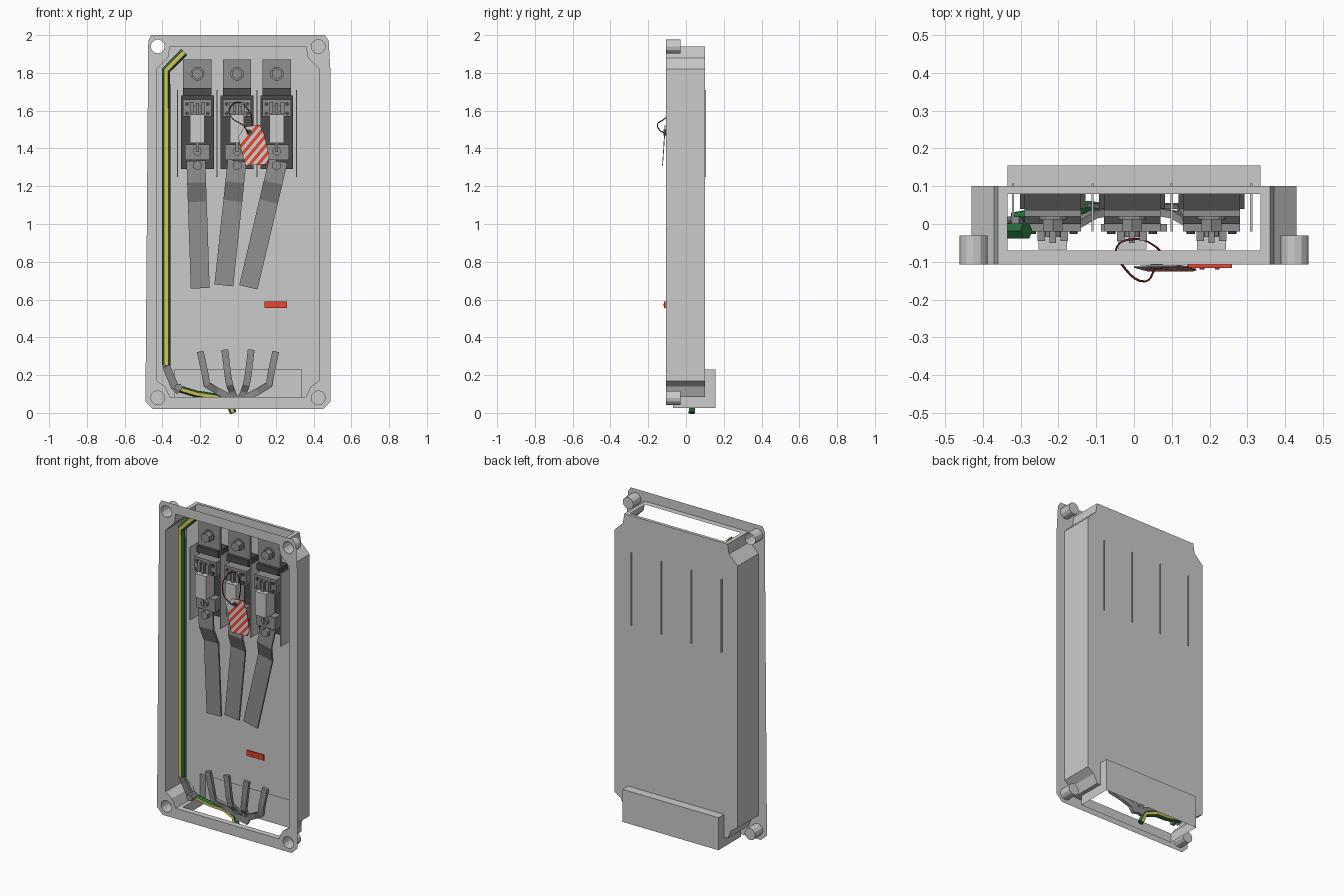
import bpy, bmesh, math
from mathutils import Vector

if "Cube" in bpy.data.objects:
    bpy.data.objects.remove(bpy.data.objects["Cube"])

def mat(name, *c):
    m = bpy.data.materials.new(name)
    m.diffuse_color = (*c, 1)
    m.use_nodes = True
    m.node_tree.nodes["Principled BSDF"].inputs["Base Color"].default_value = m.diffuse_color
    return m

DARK = mat("dark_plastic", .07, .07, .07)
METAL = mat("metal", .28, .28, .28)
GREEN = mat("green", .02, .16, .04)
YELLOW = mat("yellow", .65, .55, .1)
RED = mat("red", .8, .06, .03)
WHITE = mat("white", .85, .85, .85)
CORD = mat("cord", .2, .02, .02)

def finish(name, bm, mats=(), normals=True):
    if normals:
        bmesh.ops.recalc_face_normals(bm, faces=bm.faces)
    me = bpy.data.meshes.new(name)
    bm.to_mesh(me)
    bm.free()
    for m in mats:
        me.materials.append(m)
    ob = bpy.data.objects.new(name, me)
    bpy.context.collection.objects.link(ob)
    return ob

def face(bm, pts):
    return bm.faces.new([bm.verts.new(p) for p in pts])

def prism(name, prof, y0, y1, m=None):
    """Extrude an xz outline along y."""
    bm = bmesh.new()
    f = face(bm, [(x, y0, z) for x, z in prof])
    r = bmesh.ops.extrude_face_region(bm, geom=[f], use_keep_orig=True)
    vs = [v for v in r["geom"] if isinstance(v, bmesh.types.BMVert)]
    bmesh.ops.translate(bm, verts=vs, vec=(0, y1 - y0, 0))
    return finish(name, bm, [m] if m else [])

def box(name, x0, x1, y0, y1, z0, z1, m=None):
    return prism(name, [(x0, z0), (x1, z0), (x1, z1), (x0, z1)], y0, y1, m)

def circle(x, z, r, n, a=0):
    return [(x + r * math.cos(a + 2 * math.pi * i / n), z + r * math.sin(a + 2 * math.pi * i / n)) for i in range(n)]

def sweep(name, path, sec, mats, pick=lambda i: 0):
    """Sweep a closed section (side, depth) along a path."""
    P = [Vector(p) for p in path]
    bm = bmesh.new()
    rings = []
    for i, p in enumerate(P):
        a = (p - P[i - 1]).normalized() if i else None
        b = (P[i + 1] - p).normalized() if i < len(P) - 1 else None
        t = ((a or b) + (b or a)).normalized()
        s = t.cross(Vector((0, 1, 0))).normalized()
        n = s.cross(t)
        rings.append([bm.verts.new(p + s * u + n * v) for u, v in sec])
    k = len(sec)
    for r0, r1 in zip(rings, rings[1:]):
        for i in range(k):
            bm.faces.new((r0[i], r0[(i + 1) % k], r1[(i + 1) % k], r1[i])).material_index = pick(i)
    bm.faces.new(rings[0])
    bm.faces.new(rings[-1])
    return finish(name, bm, mats)

def flat(w, t):
    return [(-w / 2, -t / 2), (w / 2, -t / 2), (w / 2, t / 2), (-w / 2, t / 2)]

# Housing shell: thin walls with notched corners
F, B, W = -.107, .10, .335
right = [(.36, .085), (.385, .14), (.43, .17), (.43, 1.82), (.37, 1.88), (.36, 1.94)]
loop = right + [(-x, z) for x, z in reversed(right)]
bm = bmesh.new()
for i, (a, b) in enumerate(zip(loop, loop[1:] + loop[:1])):
    if i not in (5, 11):
        face(bm, [(a[0], F, a[1]), (b[0], F, b[1]), (b[0], B, b[1]), (a[0], B, a[1])])
face(bm, [(x, B, z) for x, z in loop + [(-W, .085), (-W, .23), (W, .23), (W, .085)]])
# cable windows in the top and bottom walls
for z, yb in ((1.94, .08), (.085, B)):
    rects = [(-.36, .36, F, -.07), (-.36, -W, -.07, yb), (W, .36, -.07, yb)]
    if yb < B:
        rects.append((-.36, .36, yb, B))
    for x0, x1, y0, y1 in rects:
        face(bm, [(x0, y0, z), (x1, y0, z), (x1, y1, z), (x0, y1, z)])
# cable trough bulging from the lower back
D, Z = .155, .025
face(bm, [(-W, B, .23), (W, B, .23), (W, D, .23), (-W, D, .23)])
face(bm, [(-W, D, Z), (W, D, Z), (W, D, .23), (-W, D, .23)])
face(bm, [(-W, -.07, Z), (W, -.07, Z), (W, -.07, .085), (-W, -.07, .085)])
for x in (-W, W):
    face(bm, [(x, -.07, Z), (x, D, Z), (x, D, .23), (x, B, .23), (x, B, .085), (x, -.07, .085)])
bmesh.ops.remove_doubles(bm, verts=bm.verts, dist=1e-4)
finish("housing_shell", bm)

# Front flange with opening and screw holes
corners = [(sx * .425, z) for sx in (-1, 1) for z in (.08, 1.94)]
outer = [(.45, .02), (.49, .06), (.49, 1.8), (.48, 1.97), (.46, 2.0)]
outer += [(-.46, 2.0), (-.475, 1.97), (-.49, .06), (-.45, .02)]
bm = bmesh.new()
for ring in [outer, loop] + [circle(x, z, .037, 12) for x, z in corners]:
    vs = [bm.verts.new((x, F, z)) for x, z in ring]
    for a, b in zip(vs, vs[1:] + vs[:1]):
        bm.edges.new((a, b))
bmesh.ops.triangle_fill(bm, use_beauty=True, use_dissolve=False, edges=bm.edges[:], normal=(0, -1, 0))
finish("front_flange", bm)

# Screw bosses; the upper left one is open
for x, z in corners:
    c = circle(x, z, .037, 12)
    bm = bmesh.new()
    for a, b in zip(c, c[1:] + c[:1]):
        face(bm, [(a[0], F, a[1]), (b[0], F, b[1]), (b[0], -.03, b[1]), (a[0], -.03, a[1])])
    if not (x < 0 and z > 1):
        face(bm, [(p, -.03, q) for p, q in c])
    bmesh.ops.remove_doubles(bm, verts=bm.verts, dist=1e-4)
    finish("screw_boss", bm)

# Phase dividers poking through the back
for i in range(4):
    x = -.32 + .21 * i
    box("phase_divider", x - .003, x + .003, -.02, .107, 1.25, 1.71)

# Three fuse holders with fuses, bolts and busbars
bar_ends = [(-.20, .66), (-.075, .675), (.055, .665)]
for i, (ex, ez) in enumerate(bar_ends):
    c = -.215 + .21 * i
    box("fuse_base", c - .087, c + .087, .04, .0995, 1.29, 1.68, DARK)
    box("fuse_base_top", c - .075, c + .075, .0, .0995, 1.68, 1.72, DARK)
    box("top_terminal", c - .075, c + .075, .02, .037, 1.70, 1.87, METAL)
    prism("terminal_washer", circle(c, 1.795, .037, 12), .012, .02, METAL)
    prism("terminal_bolt", circle(c, 1.795, .03, 6, .52), -.02, .012, METAL)
    box("upper_contact", c - .075, c + .075, -.02, .04, 1.57, 1.66, METAL)
    box("lower_contact", c - .065, c + .065, -.015, .04, 1.34, 1.42, METAL)
    for sx in (-1, 1):
        for z in (1.635, 1.585):
            prism("contact_screw", circle(c + sx * .055, z, .011, 8), -.026, -.02, DARK)
        box("contact_jaw", c + sx * .03 - .01, c + sx * .03 + .01, -.045, -.02, 1.585, 1.645, METAL)
    box("fuse_body", c - .038, c + .038, -.068, .02, 1.43, 1.58)
    box("fuse_blade", c - .008, c + .008, -.05, .01, 1.38, 1.64, METAL)
    for z in (1.61, 1.385):
        prism("contact_stud", circle(c, z, .023, 10), -.035, -.015, METAL)
    top = Vector((c + .008 * (i - 1), .005, 1.335))
    end = Vector((ex, .05, ez))
    pts = []
    for t, y in ((0, .0), (.17, .0), (.32, .045), (1, .05)):
        p = top.lerp(end, t)
        p.y = y
        pts.append(p)
    sweep("busbar", pts, flat(.1, .012), [METAL])
    prism("busbar_bolt", circle(c, 1.31, .026, 6, .52), -.03, -.006, METAL)

# Earth conductor along the left wall
hexa = [(.023 * math.cos(math.radians(60 * k)), .023 * math.sin(math.radians(60 * k))) for k in range(6)]
stripe = lambda k: 1 if k in (1, 4) else 0
sweep("earth_conductor", [(-.285, -.018, 1.91), (-.38, -.018, 1.815), (-.38, -.018, .25)],
      hexa, [GREEN, YELLOW], stripe)
sweep("earth_lug", [(-.38, -.018, .25), (-.365, -.01, .21), (-.335, .0, .14), (-.31, .01, .115)],
      flat(.042, .018), [METAL])
prism("earth_bolt", circle(-.315, .135, .022, 6), -.035, .02, METAL)
sweep("earth_cable", [(-.32, .015, .13), (-.22, .03, .1), (-.12, .045, .085), (-.05, .035, .06), (-.025, .03, .0)],
      [(u * .8, v * .8) for u, v in hexa], [GREEN, YELLOW], stripe)

# Fan of four incoming cable strips
for tx, mx, bx in ((.2, .165, .05), (.07, .045, .02)):
    for s in (-1, 1):
        tz = .325 if tx > .1 else .335
        sweep("cable_strip", [(s * tx, -.01, tz), (s * (mx + .01), -.01, .21), (s * mx, -.005, .15),
                              (s * (mx + bx) / 2, .025, .115), (s * bx, .035, .085), (s * bx * .5, .035, .045)],
              flat(.036, .02), [METAL])

# Red label strip with two rivets
box("red_label", .14, .26, -.117, -.107, .555, .59, RED)
for x in (.18, .22):
    prism("label_rivet", circle(x, .572, .006, 8), -.12, -.117, RED)

# Striped warning tag, slightly tilted
tag = [(.035, 1.515), (.115, 1.525), (.14, 1.47), (.165, 1.36), (.155, 1.315), (.04, 1.31), (.02, 1.38), (.0, 1.46)]
ob = prism("warning_tag", tag, -.113, -.109)
bm = bmesh.new()
bm.from_mesh(ob.data)
d = Vector((.77, 0, -.64))
base, step = Vector((.08, 0, 1.40)), .0165
for k in range(-7, 8):
    bmesh.ops.bisect_plane(bm, geom=bm.verts[:] + bm.edges[:] + bm.faces[:], plane_co=base + d * step * k, plane_no=d)
for f in bm.faces:
    c = f.calc_center_median()
    f.material_index = int(c.z < 1.48 and math.floor((c - base).dot(d) / step) % 2 == 0)
for v in bm.verts:
    v.co.y += min(0, (v.co.z - 1.5) * .07)
bm.to_mesh(ob.data)
bm.free()
for m in (WHITE, RED):
    ob.data.materials.append(m)
prism("tag_eyelet", circle(.06, 1.485, .016, 10), -.118, -.107, DARK)

# Cord loop holding the tag
cu = bpy.data.curves.new("tag_cord", 'CURVE')
cu.dimensions = '3D'
cu.bevel_depth = .003
cu.bevel_resolution = 0
cu.resolution_u = 5
pts = [(.06, -.11, 1.485), (.03, -.152, 1.52), (-.03, -.11, 1.56), (-.045, -.06, 1.61),
       (.0, -.04, 1.645), (.05, -.055, 1.61), (.075, -.09, 1.54)]
sp = cu.splines.new('BEZIER')
sp.bezier_points.add(len(pts) - 1)
for b, p in zip(sp.bezier_points, pts):
    b.co = p
    b.handle_left_type = b.handle_right_type = 'AUTO'
sp.use_cyclic_u = True
cu.materials.append(CORD)
bpy.context.collection.objects.link(bpy.data.objects.new("tag_cord", cu))
